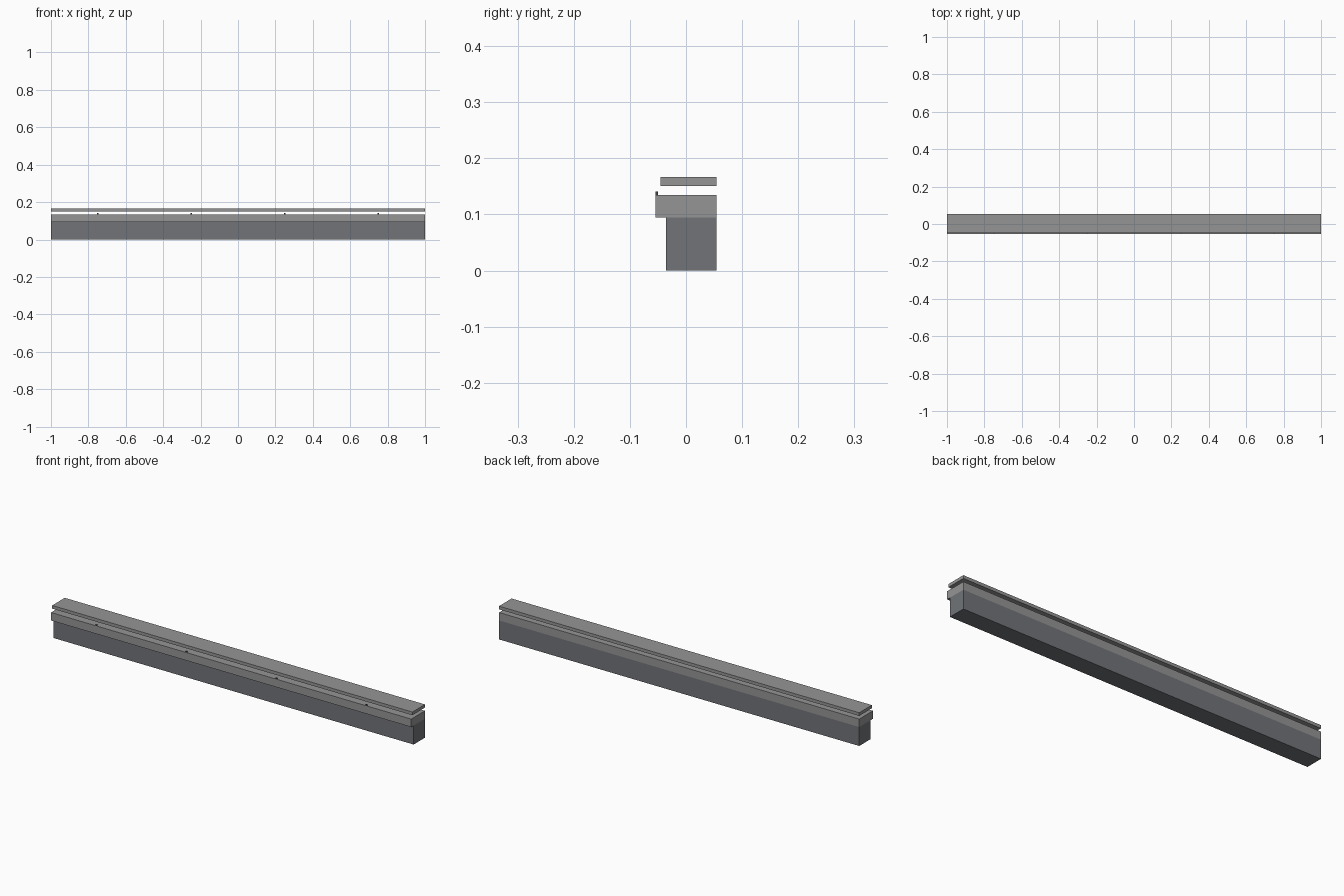
import bpy

if "Cube" in bpy.data.objects:
    bpy.data.objects.remove(bpy.data.objects["Cube"])


def material(name, rgb):
    m = bpy.data.materials.new(name)
    m.diffuse_color = (*rgb, 1.0)
    m.use_nodes = True
    m.node_tree.nodes["Principled BSDF"].inputs["Base Color"].default_value = m.diffuse_color
    return m


def box(name, x, y, z, mat):
    """Box from (min, max) ranges on each axis."""
    bpy.ops.mesh.primitive_cube_add(size=1, location=[sum(r) / 2 for r in (x, y, z)])
    ob = bpy.context.object
    ob.name = name
    ob.scale = [r[1] - r[0] for r in (x, y, z)]
    bpy.ops.object.transform_apply(location=False, rotation=False, scale=True)
    ob.data.materials.append(mat)
    return ob


light_grey = material("light_grey", (0.30, 0.30, 0.30))
slate_grey = material("slate_grey", (0.165, 0.175, 0.19))
dark_grey = material("dark_grey", (0.06, 0.06, 0.065))

LENGTH = (-1.0, 1.0)
BACK = 0.0545

# Recessed base, overhanging ledge and floating top slab share the back plane
box("base", LENGTH, (-0.0355, BACK), (0, 0.095), slate_grey)
box("ledge", LENGTH, (-0.0545, BACK), (0.095, 0.135), light_grey)
box("top_slab", LENGTH, (-0.0455, BACK), (0.151, 0.167), light_grey)

# Small pins along the front edge of the ledge
for i, x in enumerate((-0.75, -0.25, 0.25, 0.75)):
    box(f"pin_{i + 1}", (x - 0.004, x + 0.004), (-0.0545, -0.0495),
        (0.135, 0.141), dark_grey)
